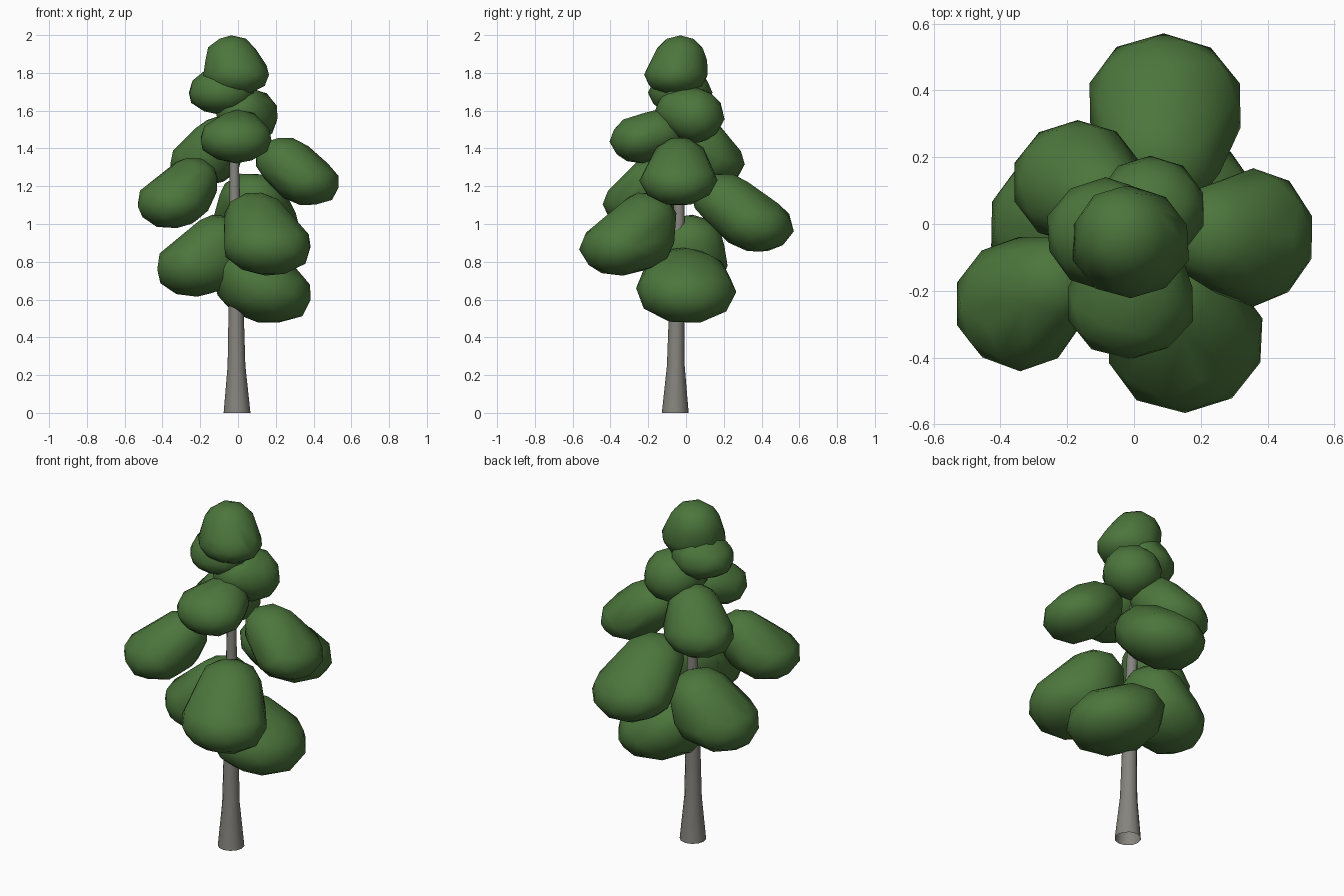
import bpy, bmesh, math, random
from mathutils import Matrix, Vector

random.seed(4)


def material(name, colour):
    m = bpy.data.materials.new(name)
    m.diffuse_color = (*colour, 1)
    return m


LEAF = material("leaf green", (0.072, 0.18, 0.045))
BARK = material("grey bark", (0.235, 0.23, 0.205))


def finish(name, bm, mat):
    me = bpy.data.meshes.new(name)
    bm.to_mesh(me)
    bm.free()
    me.materials.append(mat)
    for p in me.polygons:
        p.use_smooth = True
    ob = bpy.data.objects.new(name, me)
    bpy.context.collection.objects.link(ob)
    return ob


def clump(name, lobes):
    """One leaf clump: a skin around lobes (x, y, z, rx, ry, rz, downward tilt in degrees)."""
    ball = bmesh.new()
    bmesh.ops.create_icosphere(ball, subdivisions=2, radius=1)
    bm = bmesh.new()
    for x, y, z, rx, ry, rz, tilt in lobes:
        # tilt the lobe down in the direction pointing away from the trunk
        axis = Vector((-(y + 0.03), x + 0.02, 0)).normalized()
        m = (Matrix.Translation((x, y, z)) @ Matrix.Rotation(math.radians(tilt), 4, axis)
             @ Matrix.Diagonal((rx * 1.03, ry * 1.03, rz * 1.03, 1)))
        for v in ball.verts:
            bm.verts.new(m @ (v.co * random.uniform(0.98, 1.02)))
    ball.free()
    bmesh.ops.convex_hull(bm, input=bm.verts[:])
    loose = [v for v in bm.verts if not v.link_faces]
    bmesh.ops.delete(bm, geom=loose, context="VERTS")
    bmesh.ops.recalc_face_normals(bm, faces=bm.faces[:])
    return finish(name, bm, LEAF)


# Trunk: tapered rings, slightly leaning, open below (x, y, z, radius)
RINGS = [(-0.005, -0.057, 0, 0.071), (-0.008, -0.054, 0.25, 0.047), (-0.01, -0.05, 0.55, 0.04),
         (-0.015, -0.04, 0.95, 0.032), (-0.02, -0.03, 1.35, 0.024), (-0.03, -0.03, 1.7, 0.01)]
SIDES = 12
bm = bmesh.new()
rings = []
for x, y, z, r in RINGS:
    rings.append([bm.verts.new((x + r * math.cos(2 * math.pi * i / SIDES),
                                y + r * math.sin(2 * math.pi * i / SIDES), z))
                  for i in range(SIDES)])
for a, b in zip(rings, rings[1:]):
    for i in range(SIDES):
        j = (i + 1) % SIDES
        bm.faces.new((a[i], a[j], b[j], b[i]))
finish("trunk", bm, BARK)

# Crown tip
clump("crown_top", [(-0.035, -0.03, 1.865, 0.14, 0.14, 0.131, 0),
                    (-0.01, -0.055, 1.79, 0.175, 0.165, 0.11, 0)])
clump("crown_collar", [(-0.085, -0.03, 1.695, 0.175, 0.165, 0.115, 0),
                       (-0.06, -0.03, 1.75, 0.14, 0.14, 0.1, 0)])

# Upper clumps
clump("upper_back_clump", [(0.05, 0.045, 1.575, 0.16, 0.155, 0.145, 10),
                           (0.02, -0.02, 1.6, 0.14, 0.14, 0.12, 0)])
clump("upper_front_clump", [(-0.01, -0.24, 1.45, 0.19, 0.16, 0.125, 5),
                            (0.0, -0.15, 1.48, 0.15, 0.14, 0.12, 0)])
clump("upper_left_clump", [(-0.17, 0.125, 1.335, 0.19, 0.18, 0.13, 8),
                           (-0.1, 0.07, 1.44, 0.14, 0.14, 0.125, 0)])

# Middle clumps
clump("middle_right_clump", [(0.357, -0.04, 1.23, 0.18, 0.2, 0.13, 12),
                             (0.255, -0.03, 1.325, 0.165, 0.15, 0.13, 15)])
clump("middle_left_clump", [(-0.342, -0.24, 1.12, 0.19, 0.195, 0.14, 8),
                            (-0.25, -0.18, 1.22, 0.145, 0.14, 0.13, 10),
                            (-0.27, -0.2, 1.14, 0.13, 0.14, 0.13, 0)])
clump("middle_back_clump", [(0.09, 0.355, 1.005, 0.23, 0.21, 0.15, 12),
                            (0.08, 0.21, 1.125, 0.18, 0.18, 0.14, 15)])

# Lower clumps
clump("lower_front_clump", [(0.153, -0.35, 0.885, 0.235, 0.21, 0.155, 6),
                            (0.1, -0.22, 1.02, 0.175, 0.165, 0.145, 15),
                            (0.13, -0.25, 0.9, 0.19, 0.18, 0.15, 0)])
clump("lower_left_clump", [(-0.23, 0.0, 0.775, 0.2, 0.21, 0.155, 5),
                           (-0.11, 0.02, 0.895, 0.16, 0.18, 0.15, 10),
                           (-0.15, 0.01, 0.78, 0.16, 0.2, 0.145, 0)])
clump("lower_right_clump", [(0.138, 0.0, 0.65, 0.255, 0.26, 0.17, 12),
                            (0.06, 0.0, 0.73, 0.2, 0.225, 0.14, 10)])
